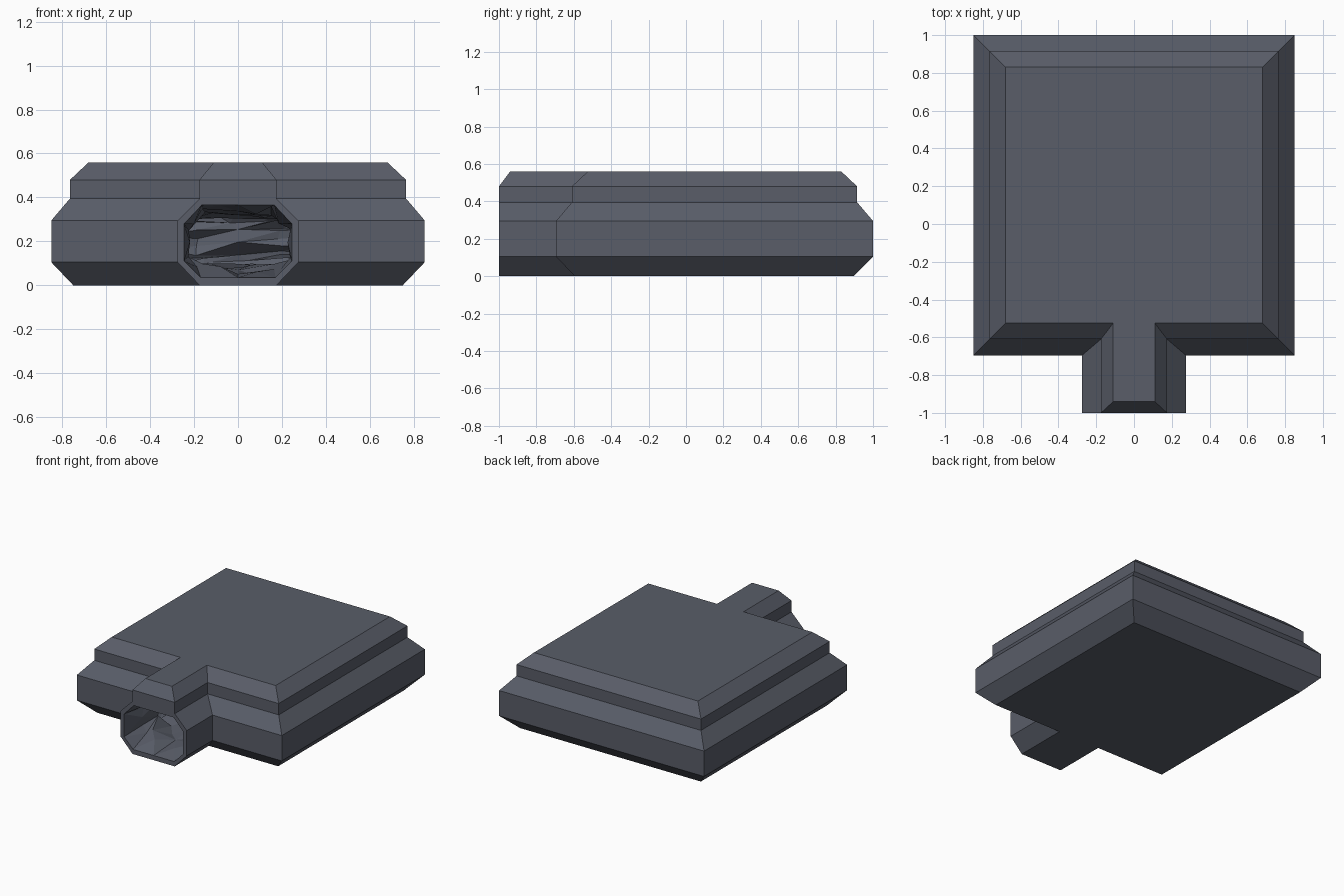
import bpy, bmesh, random

if "Cube" in bpy.data.objects:
    bpy.data.objects.remove(bpy.data.objects["Cube"])

random.seed(7)
stone = bpy.data.materials.new("slate_stone")
stone.diffuse_color = (0.10, 0.11, 0.14, 1)
stone.use_nodes = True
stone.node_tree.nodes["Principled BSDF"].inputs["Base Color"].default_value = stone.diffuse_color


def loft(bm, levels, open_levels):
    """Stack T-shaped outlines (z, room half width, passage half width,
    room front, room back, passage end); leave the lower passage end open."""
    rings = []
    for z, w, c, f, b, e in levels:
        plan = [(w, f), (w, b), (-w, b), (-w, f), (-c, f), (-c, e), (c, e), (c, f)]
        rings.append([bm.verts.new((x, y, z)) for x, y in plan])
    for k, (lo, hi) in enumerate(zip(rings, rings[1:])):
        for i in range(8):
            if i == 5 and k < open_levels:
                continue
            j = (i + 1) % 8
            bm.faces.new((lo[i], lo[j], hi[j], hi[i]))
    for r in (rings[0], rings[-1]):
        bm.faces.new((r[0], r[1], r[2], r[3], r[4], r[7]))
        bm.faces.new(r[4:])
    # mouth outline, up the right side and down the left
    mouth = rings[:open_levels + 1]
    return [r[6] for r in mouth] + [r[5] for r in reversed(mouth)]


def finish(bm, name):
    mesh = bpy.data.meshes.new(name)
    bm.to_mesh(mesh)
    bm.free()
    mesh.materials.append(stone)
    obj = bpy.data.objects.new(name, mesh)
    bpy.context.collection.objects.link(obj)
    return obj


# Outer casing with stepped, bevelled edges
outer = [(0.00, 0.75, 0.175, -0.595, 0.895, -1.00),
         (0.105, 0.85, 0.275, -0.695, 1.00, -1.00),
         (0.295, 0.85, 0.275, -0.695, 1.00, -1.00),
         (0.395, 0.765, 0.175, -0.61, 0.915, -1.00),
         (0.48, 0.765, 0.175, -0.61, 0.915, -1.00),
         (0.56, 0.68, 0.11, -0.525, 0.83, -0.94)]
inner = [(0.035, 0.70, 0.17, -0.57, 0.86, -1.00),
         (0.11, 0.80, 0.245, -0.66, 0.95, -1.00),
         (0.28, 0.80, 0.245, -0.66, 0.95, -1.00),
         (0.365, 0.72, 0.165, -0.57, 0.87, -1.00)]
bm = bmesh.new()
rim = loft(bm, outer, 3)
# Flat octagonal lip round the entrance
half = [(l[2], l[0]) for l in inner]
lip = [bm.verts.new((x, -1, z)) for x, z in half + [(-x, z) for x, z in half[::-1]]]
for i in range(8):
    j = (i + 1) % 8
    bm.faces.new((rim[i], rim[j], lip[j], lip[i]))
bmesh.ops.recalc_face_normals(bm, faces=bm.faces)
finish(bm, "outer_casing")

# Rough rock lining of the hollow passage and chamber
bm = bmesh.new()
loft(bm, inner, 3)
bmesh.ops.recalc_face_normals(bm, faces=bm.faces)
bmesh.ops.triangulate(bm, faces=bm.faces)
for n in range(3):
    long_edges = [e for e in bm.edges if e.calc_length() > 0.22]
    bmesh.ops.subdivide_edges(bm, edges=long_edges, cuts=1)
    bmesh.ops.triangulate(bm, faces=bm.faces)
for v in bm.verts:
    if v.co.y > -0.99:
        v.co.x *= 1 - random.uniform(0, 0.12)
        v.co.y -= random.uniform(0, 0.08) if v.co.y > 0 else random.uniform(-0.06, 0)
        v.co.z += (0.2 - v.co.z) * random.uniform(0, 0.4)
# Face the lining into the hollow
if sum(f.normal.z * (f.calc_center_median().z - 0.2) for f in bm.faces) > 0:
    bmesh.ops.reverse_faces(bm, faces=bm.faces)
finish(bm, "cave_lining")
